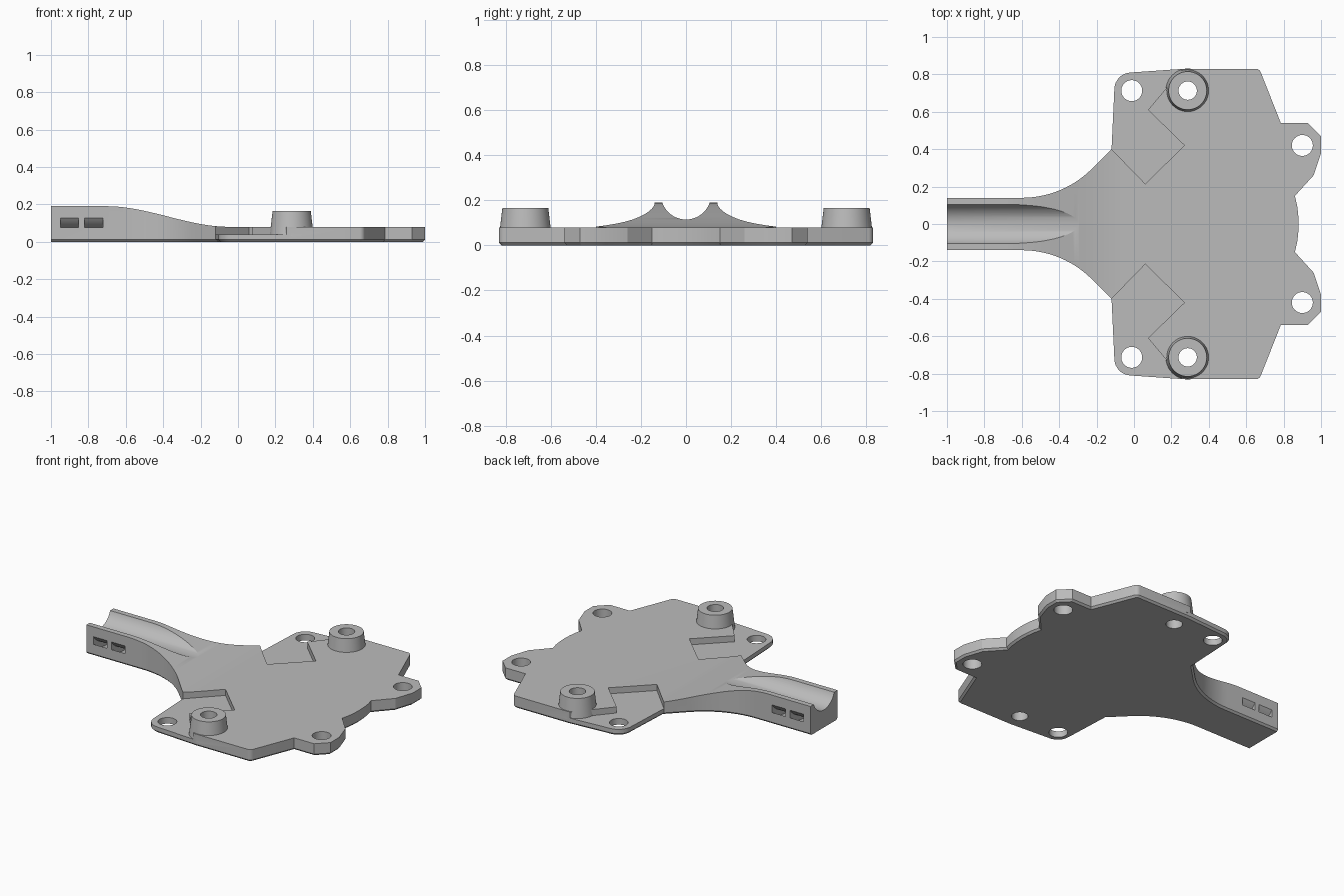
import bpy, bmesh
from math import sin, cos, pi, radians
from mathutils import Vector

if "Cube" in bpy.data.objects:
    bpy.data.objects.remove(bpy.data.objects["Cube"])

grey = bpy.data.materials.new("plain grey")
grey.use_nodes = True
grey.diffuse_color = (0.5, 0.5, 0.5, 1)
grey.node_tree.nodes["Principled BSDF"].inputs["Base Color"].default_value = grey.diffuse_color


def prism(name, points, offset, chamfer=0):
    """Extrude a closed outline of 3D points along an offset."""
    bm = bmesh.new()
    face = bm.faces.new([bm.verts.new(p) for p in points])
    rim = list(face.edges)
    ext = bmesh.ops.extrude_face_region(bm, geom=[face], use_keep_orig=True)
    moved = [v for v in ext["geom"] if isinstance(v, bmesh.types.BMVert)]
    bmesh.ops.translate(bm, verts=moved, vec=offset)
    bmesh.ops.recalc_face_normals(bm, faces=bm.faces)
    if chamfer:
        rim = [e for e in rim if max(v.co.x for v in e.verts) > -0.99]
        bmesh.ops.bevel(bm, geom=rim, offset=chamfer, segments=1, affect="EDGES")
    mesh = bpy.data.meshes.new(name)
    bm.to_mesh(mesh)
    bm.free()
    mesh.materials.append(grey)
    ob = bpy.data.objects.new(name, mesh)
    bpy.context.collection.objects.link(ob)
    return ob


def cone(name, x, y, r1, r2, z1, z2):
    bpy.ops.mesh.primitive_cone_add(vertices=48, radius1=r1, radius2=r2,
                                    depth=z2 - z1, location=(x, y, (z1 + z2) / 2))
    ob = bpy.context.object
    ob.name = name
    ob.data.materials.append(grey)
    return ob


def boolean(target, tool, operation):
    """Apply a boolean and drop the tool."""
    mod = target.modifiers.new("cut", "BOOLEAN")
    mod.operation, mod.object, mod.solver = operation, tool, "EXACT"
    tool.hide_render = True
    bpy.context.view_layer.objects.active = target
    bpy.ops.object.modifier_apply(modifier=mod.name)
    bpy.data.objects.remove(tool)


def arc(cx, cy, r, start, end, steps):
    angles = [radians(start + (end - start) * i / steps) for i in range(steps + 1)]
    return [(cx + r * cos(a), cy + r * sin(a)) for a in angles]


# Plate and arm outline, half of it mirrored
half = [(-1, 0.14)]
half += arc(-0.6, 0.67, 0.53, -90, -45, 14)
half += [(-0.12, 0.40)]
half += arc(-0.015, 0.72, 0.09, 180, 93, 8)
half += [(0.27, 0.83)]
half += arc(0.65, 0.8, 0.03, 90, 20, 5)
half += [(0.785, 0.54), (0.93, 0.54), (1, 0.47), (1, 0.38), (0.96, 0.26),
         (0.86, 0.15), (0.872, 0.1), (0.878, 0.05)]
outline = half + [(0.88, 0)] + [(x, -y) for x, y in reversed(half)]
body = prism("plate_and_arm", [(x, y, 0) for x, y in outline], (0, 0, 0.3), 0.012)

# Side profile that lowers the arm into the plate
top = []
for i in range(33):
    t = i / 32
    top.append((-0.7 + 0.65 * t, 0.19 - 0.11 * t * t * (3 - 2 * t)))
side = [(-1.1, -0.1), (-1.1, 0.19)] + top + [(1.1, 0.08), (1.1, -0.1)]
boolean(body, prism("profile", [(x, -1, z) for x, z in side], (0, 2, 0)), "INTERSECT")

# Round groove along the arm
groove = arc(0, 0.226, 0.111, 0, 360 - 360 / 64, 63)
boolean(body, prism("groove", [(-1.1, y, z) for y, z in groove], (1.5, 0, 0)), "DIFFERENCE")

# Curved strap slots passing under the groove
band = arc(0, 0.226, 0.172, 190, 350, 32) + arc(0, 0.226, 0.205, 350, 190, 32)
for x in (-0.95, -0.82):
    boolean(body, prism("slot", [(x, y, z) for y, z in band], (0.098, 0, 0)), "DIFFERENCE")

# Stepped pockets, bosses and screw holes on both sides
pocket = [(0.06, 0.215), (0.27, 0.42), (0.075, 0.61), (0.26, 0.83), (0.3, 0.9),
          (-0.3, 0.9), (-0.3, 0.585)]
for s in (1, -1):
    points = [(x, s * y, 0.04) for x, y in pocket]
    boolean(body, prism("pocket", points, (0, 0, 0.3)), "DIFFERENCE")
    boolean(body, cone("boss", 0.287, s * 0.713, 0.118, 0.102, 0.03, 0.165), "UNION")
    for x, y, r in ((0.287, 0.713, 0.049), (-0.012, 0.713, 0.056), (0.9, 0.42, 0.056)):
        boolean(body, cone("hole", x, s * y, r, r, -0.1, 0.4), "DIFFERENCE")

bpy.ops.object.select_all(action="DESELECT")
body.select_set(True)
bpy.context.view_layer.objects.active = body
bpy.ops.object.shade_smooth_by_angle(angle=radians(20))
